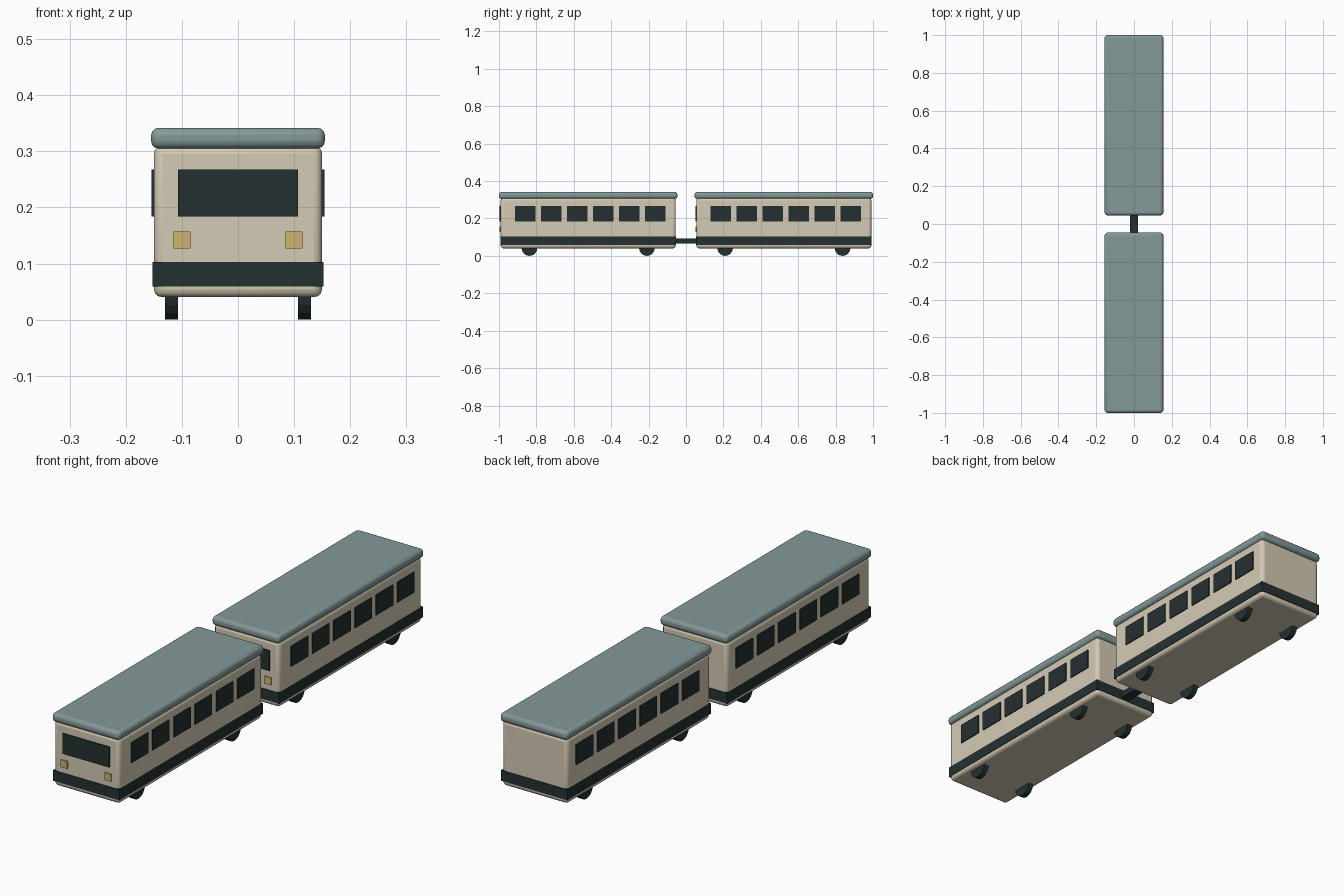
import bpy, math

if "Cube" in bpy.data.objects:
    bpy.data.objects.remove(bpy.data.objects["Cube"])


def colour(name, rgb):
    lin = [((c / 255 + 0.055) / 1.055) ** 2.4 for c in rgb]
    m = bpy.data.materials.new(name)
    m.diffuse_color = (*lin, 1)
    m.use_nodes = True
    m.node_tree.nodes["Principled BSDF"].inputs["Base Color"].default_value = m.diffuse_color
    return m


CREAM = colour("cream", (212, 203, 181))
GREY = colour("roof grey", (132, 152, 152))
DARK = colour("dark teal", (36, 48, 48))
GOLD = colour("lamp gold", (206, 180, 112))


def box(name, mat, x, y, z, bevel=0, segments=3):
    """Box from (min, max) ranges, optionally with rounded edges."""
    bpy.ops.mesh.primitive_cube_add(
        size=1, location=[(r[0] + r[1]) / 2 for r in (x, y, z)])
    ob = bpy.context.object
    ob.name = name
    ob.scale = [r[1] - r[0] for r in (x, y, z)]
    bpy.ops.object.transform_apply(location=False, rotation=False, scale=True)
    ob.data.materials.append(mat)
    if bevel:
        m = ob.modifiers.new("round", "BEVEL")
        m.width, m.segments = bevel, segments
        bpy.ops.object.shade_smooth_by_angle(angle=math.radians(40))
    return ob


def wheel(name, x, y):
    bpy.ops.mesh.primitive_cylinder_add(
        vertices=16, radius=0.042, depth=0.023, location=(x, y, 0.042),
        rotation=(0, math.pi / 2, 0))
    ob = bpy.context.object
    ob.name = name
    ob.data.materials.append(DARK)


def car(label, cy):
    front = cy - 0.468
    # shell, roof and skirt stripe
    box(label + "_body", CREAM, (-0.15, 0.15), (front, cy + 0.468), (0.04, 0.31), 0.015)
    box(label + "_roof", GREY, (-0.155, 0.155), (cy - 0.477, cy + 0.477), (0.305, 0.342), 0.014)
    box(label + "_stripe", DARK, (-0.152, 0.152), (front - 0.002, cy + 0.47), (0.059, 0.103))
    # windscreen and headlights
    box(label + "_windscreen", DARK, (-0.107, 0.107), (front - 0.005, front + 0.003), (0.184, 0.268))
    for s in (-1, 1):
        box(label + "_headlight", GOLD, (s * 0.1 - 0.015, s * 0.1 + 0.015),
            (front - 0.005, front + 0.003), (0.127, 0.157))
        # side windows
        for i in range(6):
            y = cy + 0.01 + (i - 2.5) * 0.139
            xs = sorted((s * 0.147, s * 0.154))
            box(label + "_side_window", DARK, xs, (y - 0.055, y + 0.055), (0.184, 0.268))
        # wheels
        for dy in (-0.314, 0.314):
            wheel(label + "_wheel", s * 0.1185, cy + dy)


car("front_car", -0.523)
car("rear_car", 0.523)
box("coupler", DARK, (-0.02, 0.02), (-0.07, 0.07), (0.067, 0.094))
